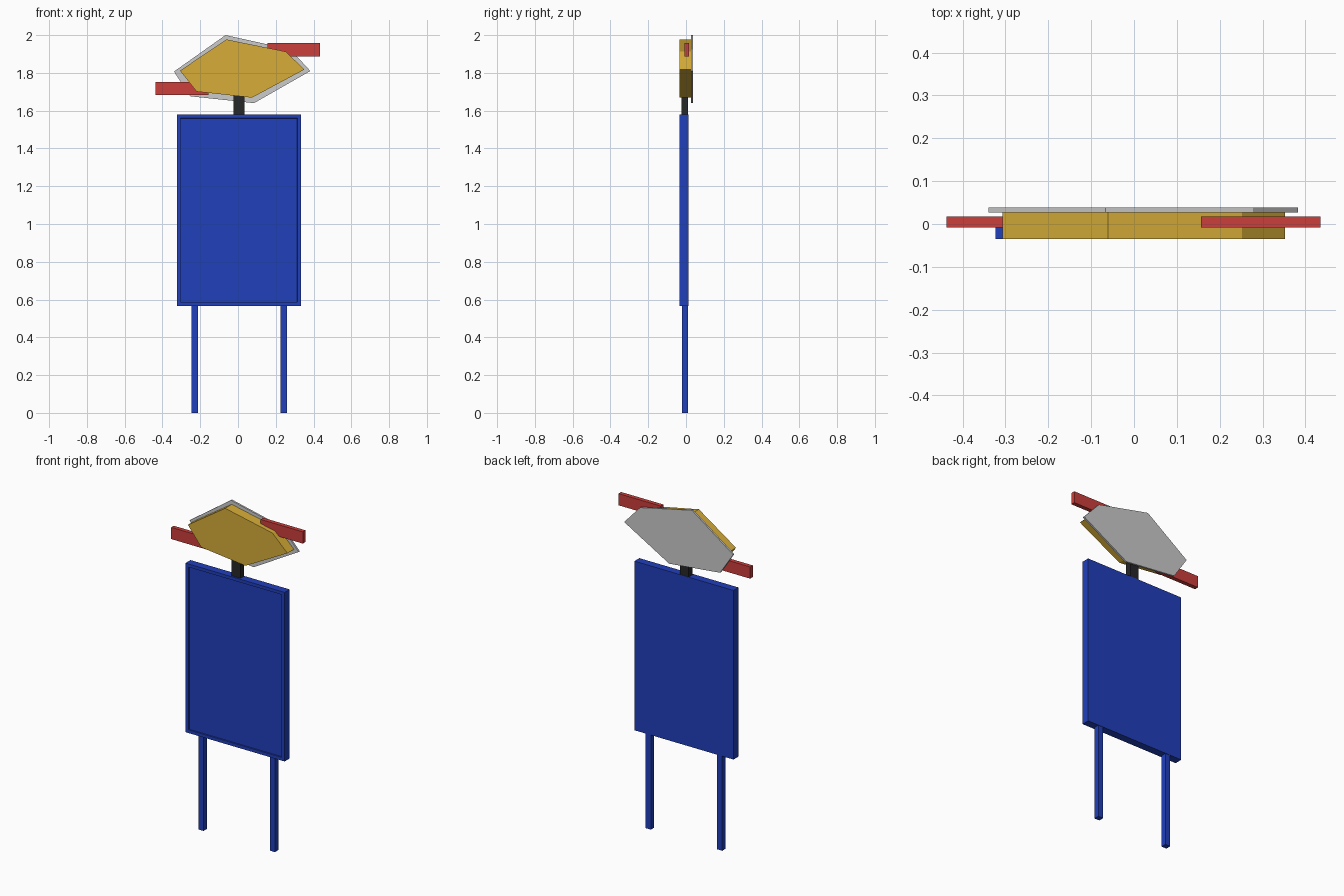
import bpy, bmesh

if "Cube" in bpy.data.objects:
    bpy.data.objects.remove(bpy.data.objects["Cube"])


def material(name, rgb):
    m = bpy.data.materials.new(name)
    m.diffuse_color = (*rgb, 1)
    m.use_nodes = True
    m.node_tree.nodes["Principled BSDF"].inputs["Base Color"].default_value = m.diffuse_color
    return m


BLUE = material("blue", (0.015, 0.05, 0.5))
GOLD = material("gold", (0.68, 0.42, 0.04))
RED = material("red", (0.6, 0.05, 0.045))
BLACK = material("black", (0.02, 0.02, 0.022))


def plate(name, outline, y0, y1, mat=None, border=0, recess=0):
    """Extrude an x-z outline from y0 (front) to y1, with an optional recessed front."""
    bm = bmesh.new()
    front = bm.faces.new([bm.verts.new((x, y0, z)) for x, z in outline])
    ext = bmesh.ops.extrude_face_region(bm, geom=[front], use_keep_orig=True)
    for v in ext["geom"]:
        if isinstance(v, bmesh.types.BMVert):
            v.co.y = y1
    bmesh.ops.recalc_face_normals(bm, faces=bm.faces)
    if border:
        face = min(bm.faces, key=lambda f: f.calc_center_median().y)
        bmesh.ops.inset_region(bm, faces=[face], thickness=border)
        bmesh.ops.inset_region(bm, faces=[face], thickness=0.0005, depth=-recess)
    me = bpy.data.meshes.new(name)
    bm.to_mesh(me)
    bm.free()
    ob = bpy.data.objects.new(name, me)
    bpy.context.collection.objects.link(ob)
    if mat:
        me.materials.append(mat)
    return ob


def rect(x0, x1, z0, z1):
    return [(x0, z0), (x1, z0), (x1, z1), (x0, z1)]


# Framed board on two legs
plate("board", rect(-0.323, 0.333, 0.567, 1.579), -0.035, 0.012, BLUE, 0.027, 0.008)
for side, x in (("left", -0.23), ("right", 0.243)):
    plate(side + "_leg", rect(x - 0.017, x + 0.017, 0, 0.567), -0.022, 0.01, BLUE)

# Neck between board and head
plate("neck", rect(-0.025, 0.034, 1.579, 1.72), -0.025, 0.01, BLACK)

# Six-sided head with a thin, larger back plate
plate("head", [(-0.307, 1.812), (-0.061, 1.977), (0.252, 1.913),
               (0.352, 1.818), (0.074, 1.669), (-0.219, 1.701)], -0.035, 0.027, GOLD)
plate("back_plate", [(-0.339, 1.807), (-0.066, 2.0), (0.278, 1.924),
                     (0.383, 1.81), (0.085, 1.64), (-0.252, 1.676)], 0.027, 0.038)

# Offset side arms
plate("left_arm", rect(-0.437, -0.157, 1.682, 1.752), -0.008, 0.017, RED)
plate("right_arm", rect(0.156, 0.435, 1.888, 1.958), -0.008, 0.017, RED)
